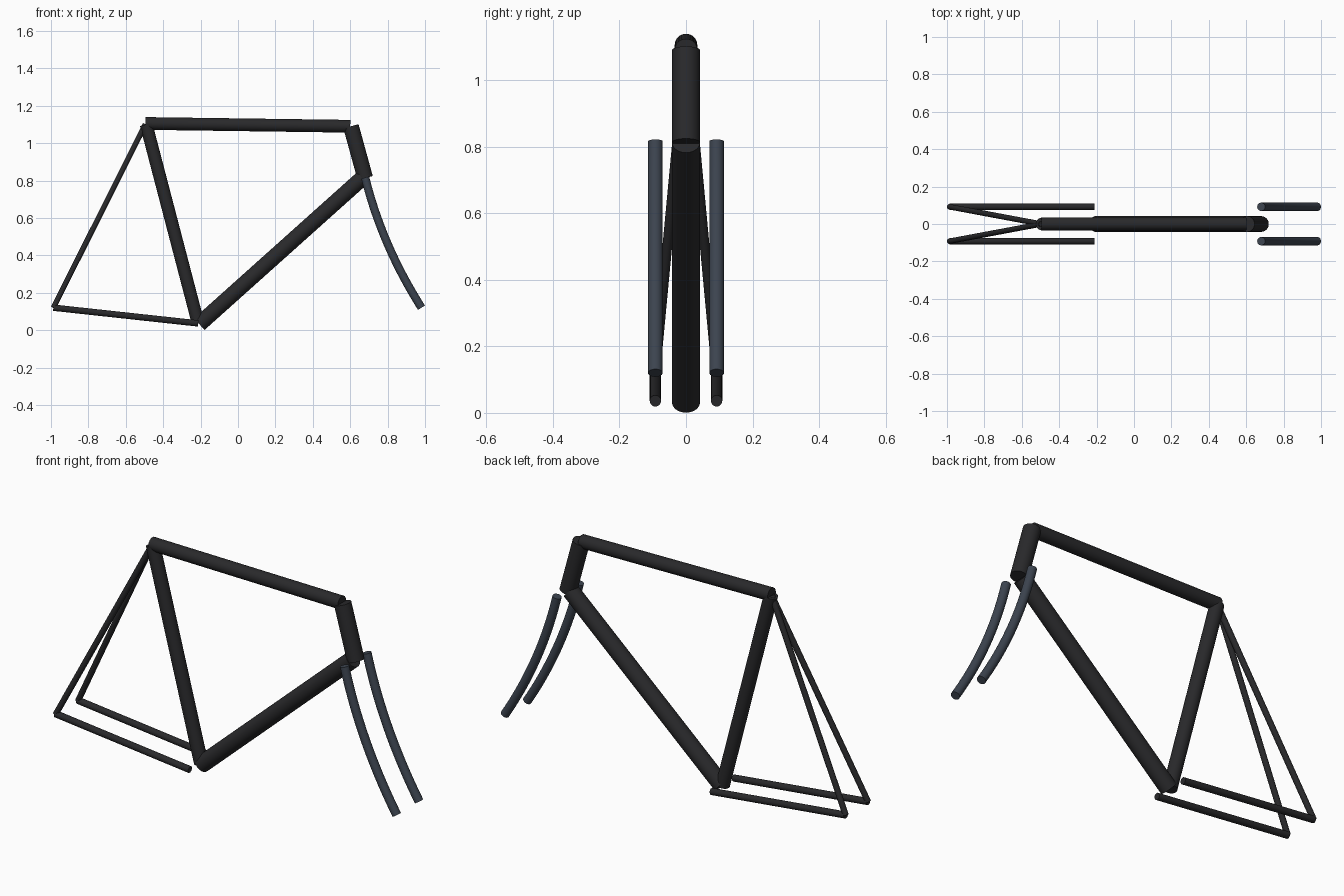
import bpy, bmesh, math
from mathutils import Vector

if "Cube" in bpy.data.objects:
    bpy.data.objects.remove(bpy.data.objects["Cube"])


def material(name, rgb):
    m = bpy.data.materials.new(name)
    m.diffuse_color = (*rgb, 1)
    m.use_nodes = True
    m.node_tree.nodes["Principled BSDF"].inputs["Base Color"].default_value = m.diffuse_color
    return m


black = material("black_frame", (0.022, 0.022, 0.024))
slate = material("slate_fork", (0.045, 0.057, 0.078))


def tube(name, path, radius, mat, sides=32):
    """Sweep a capped round section along a path."""
    pts = [Vector(p) for p in path]
    bm = bmesh.new()
    rings = []
    for i, p in enumerate(pts):
        t = (pts[min(i + 1, len(pts) - 1)] - pts[max(i - 1, 0)]).normalized()
        u = Vector((0, 1, 0))
        u = (u - t * u.dot(t)).normalized()
        v = t.cross(u)
        rings.append([bm.verts.new(p + radius * (u * math.cos(a) + v * math.sin(a)))
                      for a in (2 * math.pi * k / sides for k in range(sides))])
    for a, b in zip(rings, rings[1:]):
        for k in range(sides):
            n = (k + 1) % sides
            bm.faces.new((a[k], a[n], b[n], b[k]))
    bm.faces.new(rings[0][::-1])
    bm.faces.new(rings[-1])
    bmesh.ops.recalc_face_normals(bm, faces=bm.faces)
    me = bpy.data.meshes.new(name)
    bm.to_mesh(me)
    bm.free()
    me.materials.append(mat)
    ob = bpy.data.objects.new(name, me)
    bpy.context.collection.objects.link(ob)
    bpy.ops.object.select_all(action='DESELECT')
    ob.select_set(True)
    bpy.context.view_layer.objects.active = ob
    bpy.ops.object.shade_smooth_by_angle(angle=math.radians(40))
    return ob


# Main triangle
tube("top_tube", [(-0.495, 0, 1.105), (0.60, 0, 1.09)], 0.034, black)
tube("head_tube", [(0.604, 0, 1.09), (0.68, 0, 0.813)], 0.042, black)
tube("down_tube", [(-0.207, 0, 0.032), (0.665, 0, 0.813)], 0.042, black)
tube("seat_tube", [(-0.491, 0, 1.10), (-0.213, 0, 0.036)], 0.034, black)

# Fork curve, a quadratic bow from crown to dropout
p0, p1, p2 = Vector((0.68, 0, 0.816)), Vector((0.77, 0, 0.453)), Vector((0.981, 0, 0.12))
bow = [p0 * (1 - t) ** 2 + p1 * 2 * t * (1 - t) + p2 * t * t
       for t in (i / 20 for i in range(21))]

# Paired stays and fork blades
for side, s in (("left", 1), ("right", -1)):
    y = 0.092 * s
    tube(f"chain_stay_{side}", [(-0.987, y, 0.12), (-0.213, y, 0.036)], 0.017, black)
    tube(f"seat_stay_{side}", [(-0.987, y, 0.12), (-0.495, 0, 1.10)], 0.0145, black)
    tube(f"fork_blade_{side}", [p + Vector((0, y, 0)) for p in bow], 0.022, slate)
